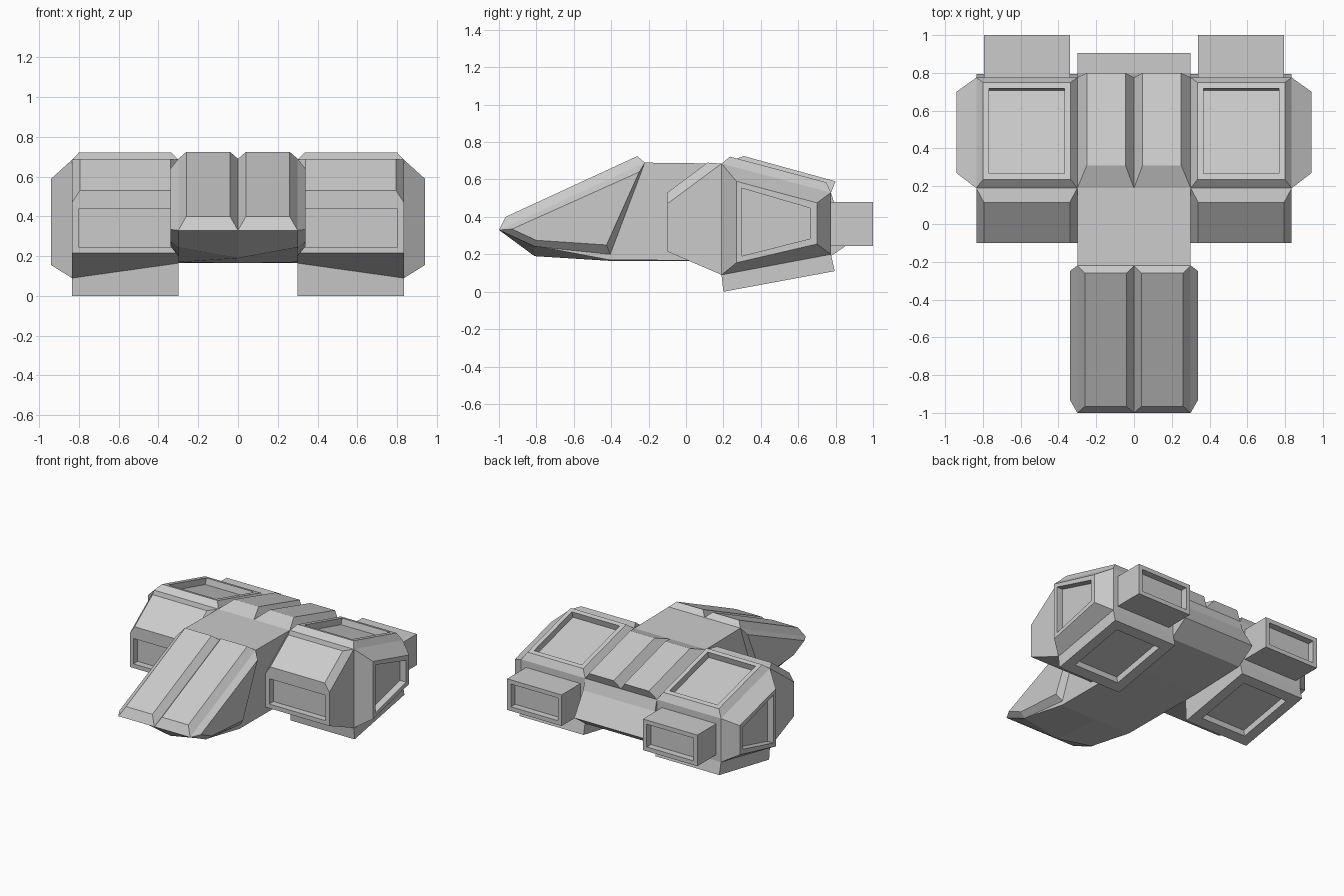
import bpy, bmesh
from mathutils import Vector

if "Cube" in bpy.data.objects:
    bpy.data.objects.remove(bpy.data.objects["Cube"])


def loft(name, rings, recess=None, mirror=True):
    """Skin rings of points, cap both ends; recess = (direction, margin, depth)."""
    bm = bmesh.new()
    vs = [[bm.verts.new(p) for p in r] for r in rings]
    n = len(vs[0])
    for a, b in zip(vs, vs[1:]):
        for i in range(n):
            j = (i + 1) % n
            bm.faces.new((a[i], a[j], b[j], b[i]))
    bm.faces.new(vs[0])
    bm.faces.new(vs[-1])
    bmesh.ops.recalc_face_normals(bm, faces=bm.faces[:])
    if recess:
        d, margin, depth = recess
        bm.normal_update()
        f = max(bm.faces, key=lambda f: f.normal.dot(Vector(d)))
        nrm = f.normal.copy()
        bmesh.ops.inset_individual(bm, faces=[f], thickness=margin)
        new = bmesh.ops.extrude_discrete_faces(bm, faces=[f])["faces"][0]
        bmesh.ops.translate(bm, verts=new.verts[:], vec=-nrm * depth)
    me = bpy.data.meshes.new(name)
    bm.to_mesh(me)
    bm.free()
    ob = bpy.data.objects.new(name, me)
    bpy.context.collection.objects.link(ob)
    if mirror:
        m = ob.modifiers.new("Mirror", 'MIRROR')
        m.use_mirror_merge = False
    return ob


def side(x, prof):
    """Profile of (y, z) points placed at x."""
    return [(x, y, z) for y, z in prof]


def strip(x0, x1, a, b):
    """Quad spanning x0..x1 between two (y, z) points."""
    return [(x0, *a), (x1, *a), (x1, *b), (x0, *b)]


# Central hull with a shallow keel under the nose
upper = [(-1, .33), (-.22, .69), (.19, .685), (.775, .53), (.80, .45), (.905, .28), (.76, .18), (.3, .165)]
edge = upper + [(-.41, .17), (-.81, .245)]
keel = upper + [(-.41, .165), (-.81, .19)]
loft("hull", [side(-.30, edge), side(0, keel), side(.30, edge)], mirror=False)

# Raised nose plates and nose cheeks
loft("nose_plate", [strip(0, .30, (-1, .33), (-.22, .69)),
                    strip(.04, .26, (-.965, .40), (-.26, .725))])
loft("nose_cheek", [side(.30, [(-1, .33), (-.22, .69), (-.405, .20), (-.81, .242)]),
                    side(.34, [(-.93, .335), (-.25, .64), (-.425, .25), (-.80, .275)])])

# Raised rear deck plates
loft("deck_plate", [strip(0, .30, (.19, .685), (.775, .53)),
                    strip(.045, .25, (.31, .725), (.80, .59))])

# Engine pods with a recessed front intake
top = [(-.10, .47), (.19, .685), (.775, .53), (.775, .20)]
loft("engine_pod", [side(.30, top + [(.19, .165), (-.10, .215)]),
                    side(.835, top + [(.19, .09), (-.10, .215)])],
     recess=((0, -1, 0), .045, .05))

# Pod front slope plate
loft("pod_front_plate", [strip(.30, .835, (-.10, .47), (.19, .685)),
                         strip(.34, .795, (-.10, .53), (.115, .69))])

# Pod top plate with recessed hatch
loft("pod_top_plate", [strip(.30, .835, (.19, .685), (.775, .53)),
                       strip(.335, .80, (.235, .722), (.75, .585))],
     recess=((0, .26, .97), .046, .05))

# Pod outer side plate with recessed window
loft("pod_side_plate", [side(.835, [(.19, .685), (.775, .53), (.775, .20), (.19, .09)]),
                        side(.94, [(.27, .59), (.70, .475), (.70, .255), (.27, .155)])],
     recess=((1, 0, 0), .046, .05))

# Pod underside thruster block
loft("pod_lower_block", [[(.30, .19, .165), (.835, .19, .09), (.835, .775, .20), (.30, .775, .20)],
                         strip(.30, .835, (.20, 0), (.795, .11))],
     recess=((0, .18, -.98), .11, .05))

# Rear exhaust boxes
loft("exhaust_box", [[(x, y, z) for x, z in ((.34, .245), (.795, .245), (.795, .48), (.34, .48))]
                     for y in (.77, 1)],
     recess=((0, 1, 0), .045, .05))
